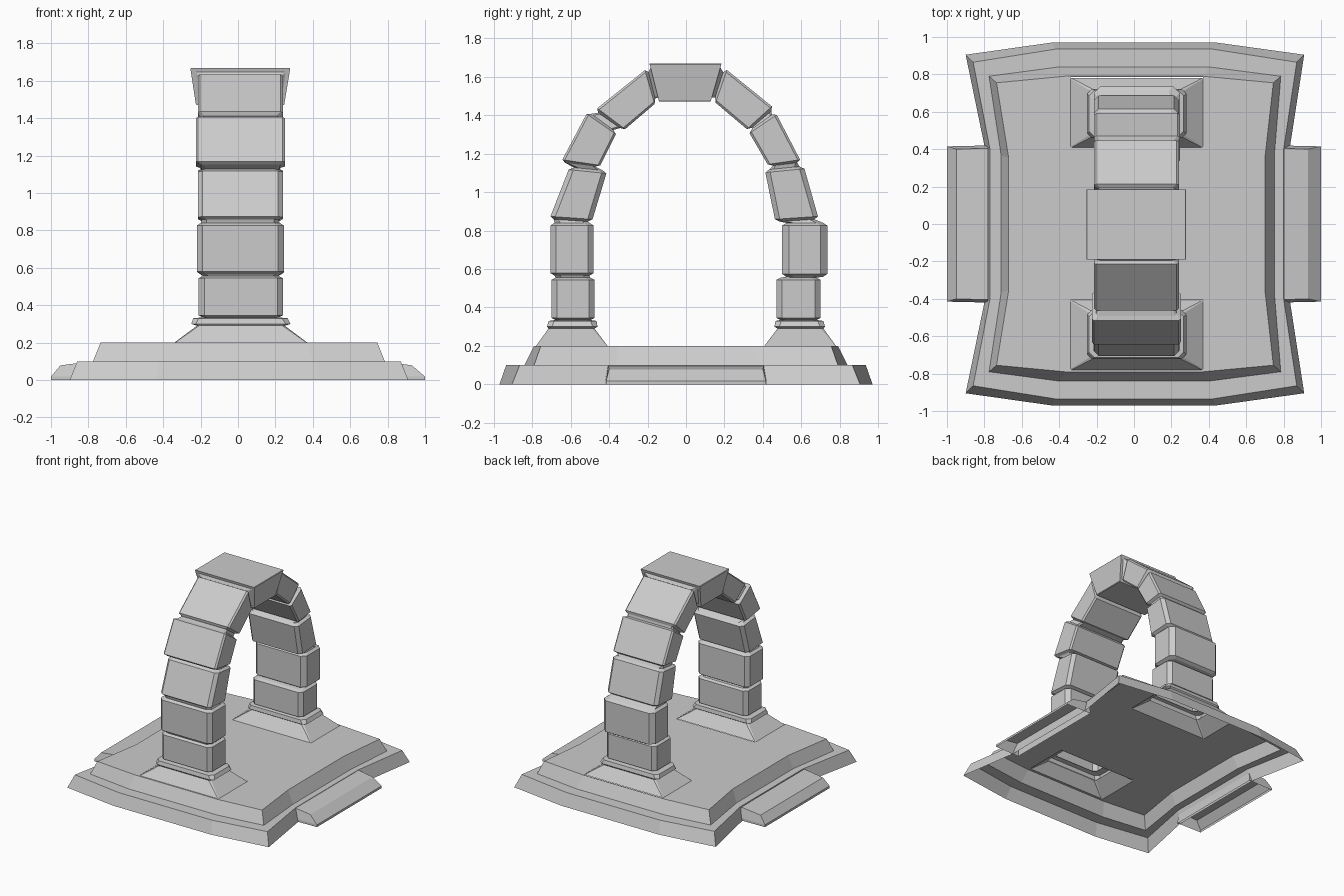
import bpy, bmesh
from mathutils import Vector

if "Cube" in bpy.data.objects:
    bpy.data.objects.remove(bpy.data.objects["Cube"])


def finish(name, bm):
    bmesh.ops.recalc_face_normals(bm, faces=bm.faces[:])
    me = bpy.data.meshes.new(name)
    bm.to_mesh(me)
    bm.free()
    ob = bpy.data.objects.new(name, me)
    bpy.context.collection.objects.link(ob)
    return ob


def loft(bm, rings):
    """Skin a list of equally sized point loops; returns the vert loops."""
    loops = [[bm.verts.new(p) for p in r] for r in rings]
    for a, b in zip(loops, loops[1:]):
        n = len(a)
        for i in range(n):
            j = (i + 1) % n
            bm.faces.new((a[i], a[j], b[j], b[i]))
    return loops


def loop_edges(bm, loop):
    return [bm.edges.get((a, b)) or bm.edges.new((a, b))
            for a, b in zip(loop, loop[1:] + loop[:1])]


def ring(out, inn, x0, x1, c, shrink=0.0):
    """Chamfered rectangle across x, between an outer and inner (y, z) point."""
    o, i = Vector(out), Vector(inn)
    d = (i - o).normalized()
    o, i = o + d * shrink, i - d * shrink
    x0, x1 = x0 + shrink, x1 - shrink
    pts = [(x0 + c, o), (x1 - c, o), (x1, o + d * c), (x1, i - d * c),
           (x1 - c, i), (x0 + c, i), (x0, i - d * c), (x0, o + d * c)]
    return [(x, p.x, p.y) for x, p in pts]


def outline(right, z, left_mid=None):
    """Tier outline from three points of a quarter, mirrored in x and y."""
    (cx, cy), (bx, by), (mx, my) = right
    lm = left_mid or mx
    half = [(-lm, my), (-cx + .01, cy), (-bx, by), (bx, by), (cx, cy), (mx, my)]
    return [(x, y, z) for x, y in half] + [(x, -y, z) for x, y in half[::-1]]


# Two-tier base: open underneath, pillar footprints left out of the floor
bm = bmesh.new()
loops = loft(bm, [
    outline([(.91, .905), (.44, .97), (.835, .42)], 0, .80),
    outline([(.87, .865), (.42, .935), (.80, .40)], .10, .77),
    outline([(.785, .79), (.40, .84), (.75, .365)], .10, .71),
    outline([(.745, .755), (.37, .79), (.70, .355)], .20, .67)])
edges = loop_edges(bm, loops[-1])
for y0, y1 in ((-.77, -.405), (.41, .785)):
    hole = [bm.verts.new(p) for p in ((-.34, y0, .2), (.37, y0, .2),
                                      (.37, y1, .2), (-.34, y1, .2))]
    edges += loop_edges(bm, hole)
bmesh.ops.triangle_fill(bm, use_beauty=True, edges=edges)
finish("base_tiers", bm)

# Low steps on the two sides
for name, s, slope in (("left_step", -1, .95), ("right_step", 1, .93)):
    bm = bmesh.new()

    def step(x, z, y, zi):
        return [(s * .78, y, zi), (s * x, y - .005, z),
                (s * x, -y + .005, z), (s * .78, -y, zi)]
    loops = loft(bm, [step(1, 0, .42, 0), step(1, .018, .42, .02),
                      step(slope, .078, .405, .10)])
    bm.faces.new(loops[-1])
    finish(name, bm)

# Arch stones: start outer, start inner, end outer, end inner (y, z), x range, chamfer
stones = [
    ((-.70, .335), (-.475, .335), (-.70, .555), (-.475, .555), -.21, .24, .03),
    ((-.705, .565), (-.48, .565), (-.705, .84), (-.48, .84), -.22, .245, .03),
    ((-.71, .86), (-.49, .845), (-.605, 1.13), (-.41, 1.11), -.215, .24, .025),
    ((-.65, 1.155), (-.45, 1.13), (-.51, 1.42), (-.36, 1.31), -.225, .25, .012),
    ((-.475, 1.425), (-.325, 1.32), (-.20, 1.645), (-.155, 1.465), -.215, .24, .012),
    ((-.19, 1.668), (-.14, 1.47), (.185, 1.668), (.128, 1.47), -.255, .28, .004),
    ((.20, 1.645), (.145, 1.472), (.46, 1.435), (.325, 1.32), -.215, .24, .012),
    ((.465, 1.415), (.325, 1.315), (.60, 1.155), (.43, 1.135), -.215, .245, .012),
    ((.612, 1.135), (.41, 1.115), (.69, .86), (.465, .845), -.215, .24, .025),
    ((.735, .84), (.50, .84), (.735, .56), (.50, .56), -.215, .245, .035),
    ((.70, .555), (.47, .555), (.70, .335), (.47, .335), -.21, .24, .03)]


def pedestal(s):
    """Flared foot and collar, from the floor upward."""
    foot = [(.78, .408, .20, -.34, .37, .004), (.715, .475, .29, -.22, .25, .012),
            (.722, .46, .30, -.25, .28, .025), (.715, .465, .33, -.24, .265, .03)]
    return [ring((s * o, z), (s * i, z), x0, x1, c)
            for o, i, z, x0, x1, c in foot]


rings = pedestal(-1)
for k, (ao, ai, bo, bi, x0, x1, c) in enumerate(stones):
    ao, ai, bo, bi = map(Vector, (ao, ai, bo, bi))
    key = k == 5
    for t, shrink in ((0, .022), (.05, 0), (.95, 0), (1, .022)):
        if key:
            t = round(t)      # keystone keeps square ends
        rings.append(ring(ao.lerp(bo, t), ai.lerp(bi, t), x0, x1, c, shrink))
        if key:
            # keystone narrows slightly towards its underside
            r = rings[-1]
            rings[-1] = [(x * (1 - .12 * (1.668 - z) / .2), y, z) for x, y, z in r]
rings += pedestal(1)[::-1]

bm = bmesh.new()
loft(bm, rings)
finish("stone_arch", bm)
